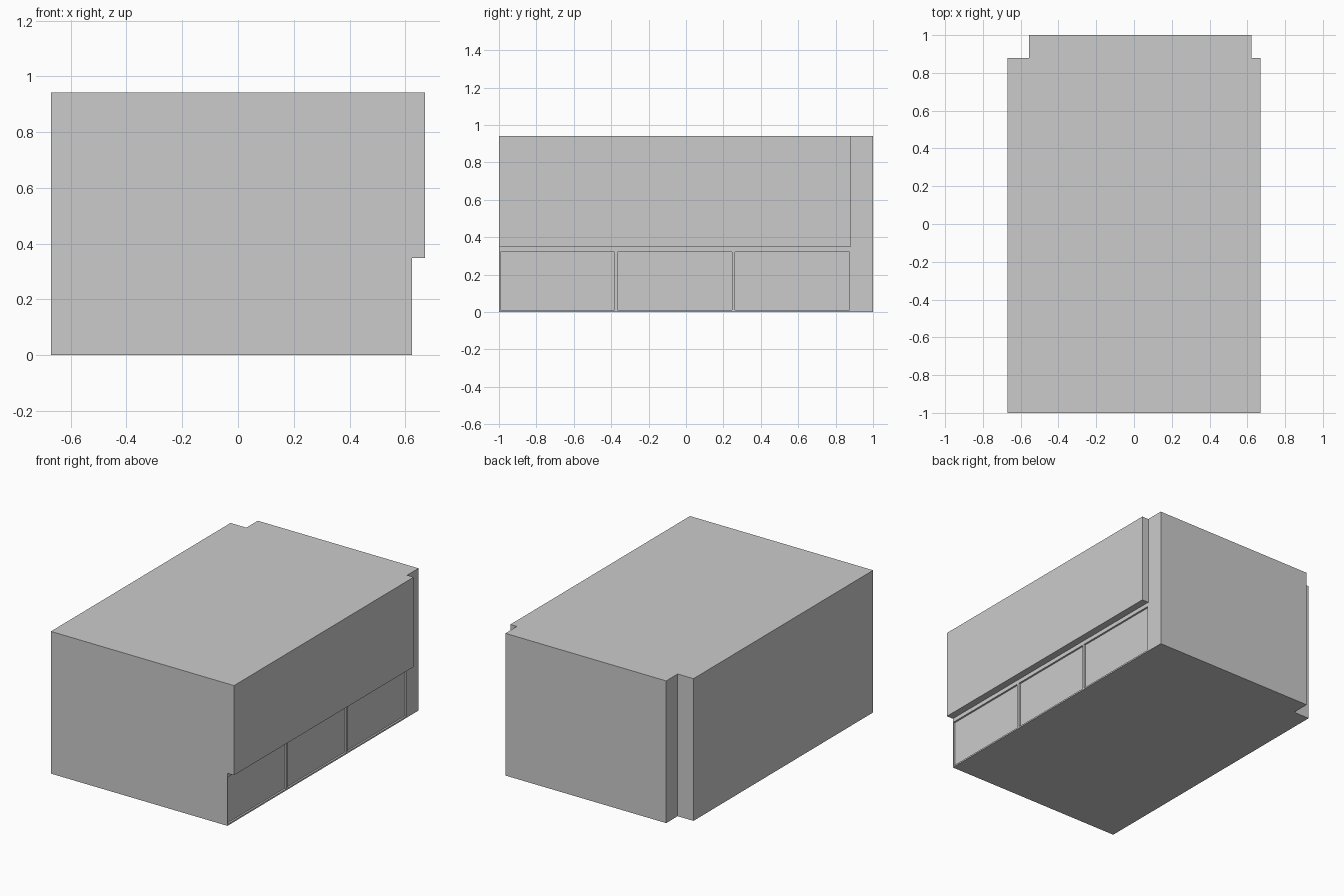
import bpy, bmesh

if "Cube" in bpy.data.objects:
    bpy.data.objects.remove(bpy.data.objects["Cube"])

H = 0.942          # overall height
X0, X1 = -0.671, 0.671
WALL = 0.623       # recessed lower wall on the right side
BACK = 0.88        # where the rear corner notches start


def prism(name, outline, z0, z1):
    """Extrude a plan outline from z0 to z1."""
    bm = bmesh.new()
    face = bm.faces.new([bm.verts.new((x, y, z0)) for x, y in outline])
    top = bmesh.ops.extrude_face_region(bm, geom=[face])["geom"]
    bmesh.ops.translate(bm, vec=(0, 0, z1 - z0),
                        verts=[v for v in top if isinstance(v, bmesh.types.BMVert)])
    bmesh.ops.recalc_face_normals(bm, faces=bm.faces)
    mesh = bpy.data.meshes.new(name)
    bm.to_mesh(mesh)
    bm.free()
    obj = bpy.data.objects.new(name, mesh)
    bpy.context.collection.objects.link(obj)
    return obj


def box(name, x0, x1, y0, y1, z0, z1):
    return prism(name, [(x0, y0), (x1, y0), (x1, y1), (x0, y1)], z0, z1)


def carve(target, cutter):
    """Subtract the cutter, apply, and remove it."""
    mod = target.modifiers.new("cut", 'BOOLEAN')
    mod.operation = 'DIFFERENCE'
    mod.solver = 'EXACT'
    mod.object = cutter
    bpy.context.view_layer.objects.active = target
    bpy.ops.object.modifier_apply(modifier=mod.name)
    bpy.data.objects.remove(cutter, do_unlink=True)


# Building block with notched rear corners
body = prism("building_body", [
    (X0, -1), (X1, -1), (X1, BACK), (WALL, BACK),
    (WALL, 1), (-0.555, 1), (-0.555, BACK), (X0, BACK)], 0, H)

# Set back the ground floor under the upper overhang
carve(body, box("overhang_cutter", WALL, 1, -1.5, 0.95, -0.5, 0.348))

# Three shallow shopfront bays in the ground floor wall
for i in range(3):
    y = -0.993 + i * 0.628
    carve(body, box("bay_cutter", WALL - 0.012, WALL + 0.1, y, y + 0.61, 0.01, 0.321))
